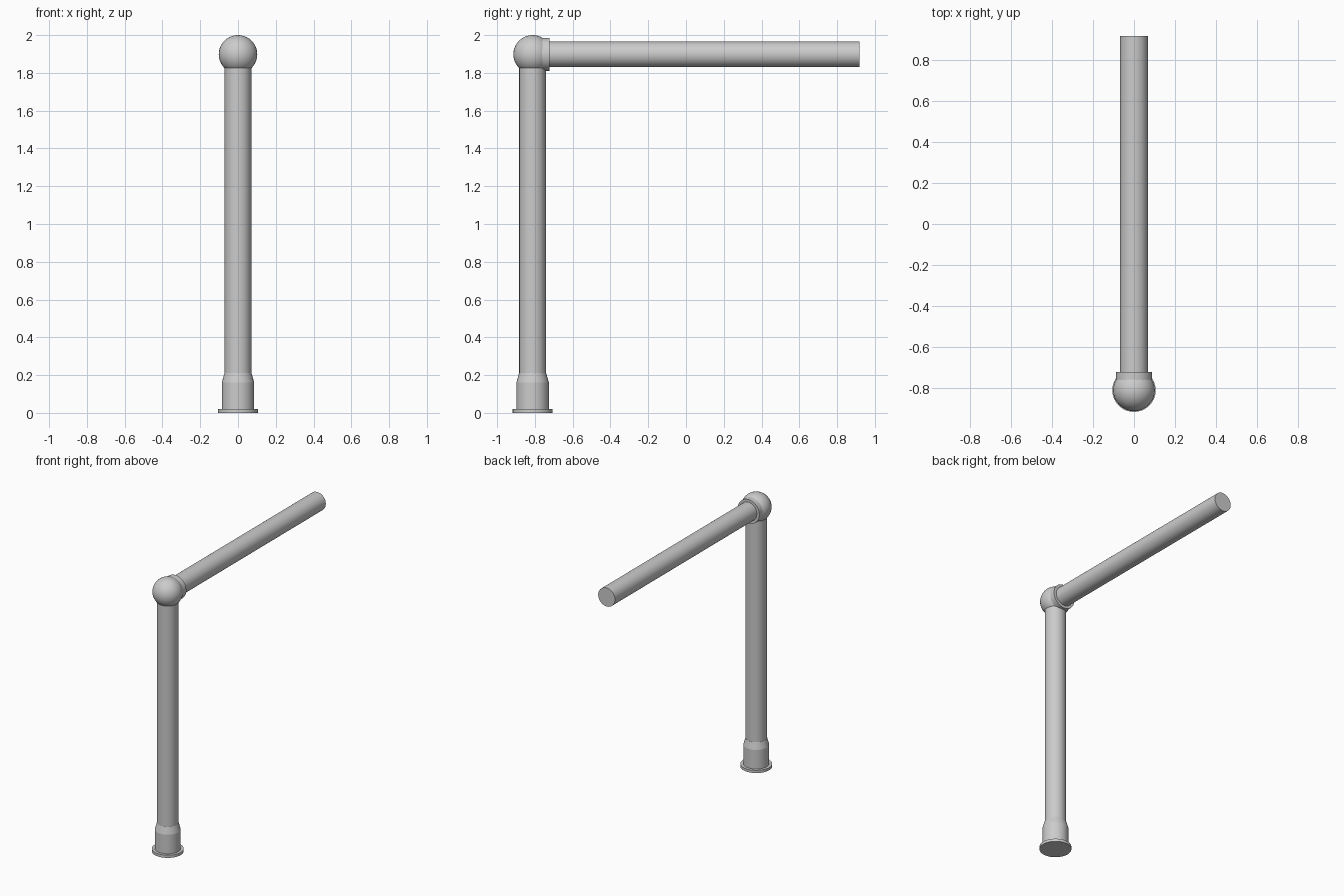
import bpy, math
from mathutils import Matrix

if "Cube" in bpy.data.objects:
    bpy.data.objects.remove(bpy.data.objects["Cube"])

POST_Y = -0.812   # axis of the upright
JOINT_Z = 1.898   # axis of the arm


def finish(obj, angle):
    bpy.ops.object.select_all(action='DESELECT')
    obj.select_set(True)
    bpy.context.view_layer.objects.active = obj
    bpy.ops.object.shade_smooth_by_angle(angle=math.radians(angle))


def lathe(name, profile, matrix, sides=32):
    """Closed solid of revolution from (radius, height) pairs."""
    verts, faces = [], []
    for r, h in profile:
        for i in range(sides):
            a = 2 * math.pi * i / sides
            verts.append((r * math.cos(a), r * math.sin(a), h))
    for k in range(len(profile) - 1):
        for i in range(sides):
            j = (i + 1) % sides
            faces.append((k * sides + i, k * sides + j,
                          (k + 1) * sides + j, (k + 1) * sides + i))
    faces.append(tuple(reversed(range(sides))))
    faces.append(tuple(range((len(profile) - 1) * sides, len(profile) * sides)))
    mesh = bpy.data.meshes.new(name)
    mesh.from_pydata(verts, [], faces)
    mesh.transform(matrix)
    obj = bpy.data.objects.new(name, mesh)
    bpy.context.collection.objects.link(obj)
    finish(obj, 14)
    return obj


upright = Matrix.Translation((0, POST_Y, 0))
along_y = Matrix.Translation((0, 0, JOINT_Z)) @ Matrix.Rotation(-math.pi / 2, 4, 'X')

# Floor flange, tapered base sleeve and post
lathe("base_flange", [(0.106, 0), (0.106, 0.02)], upright)
lathe("base_sleeve", [(0.086, 0.02), (0.086, 0.16), (0.072, 0.21)], upright)
lathe("post", [(0.071, 0.02), (0.071, JOINT_Z - 0.03)], upright)

# Ball joint on top of the post
bpy.ops.mesh.primitive_uv_sphere_add(segments=32, ring_count=20, radius=0.102,
                                     location=(0, POST_Y, JOINT_Z))
ball = bpy.context.object
ball.name = "ball_joint"
finish(ball, 40)

# Collar and horizontal rail
lathe("rail_collar", [(0.088, -0.775), (0.088, -0.722)], along_y)
lathe("rail", [(0.068, -0.79), (0.068, 0.918)], along_y)
